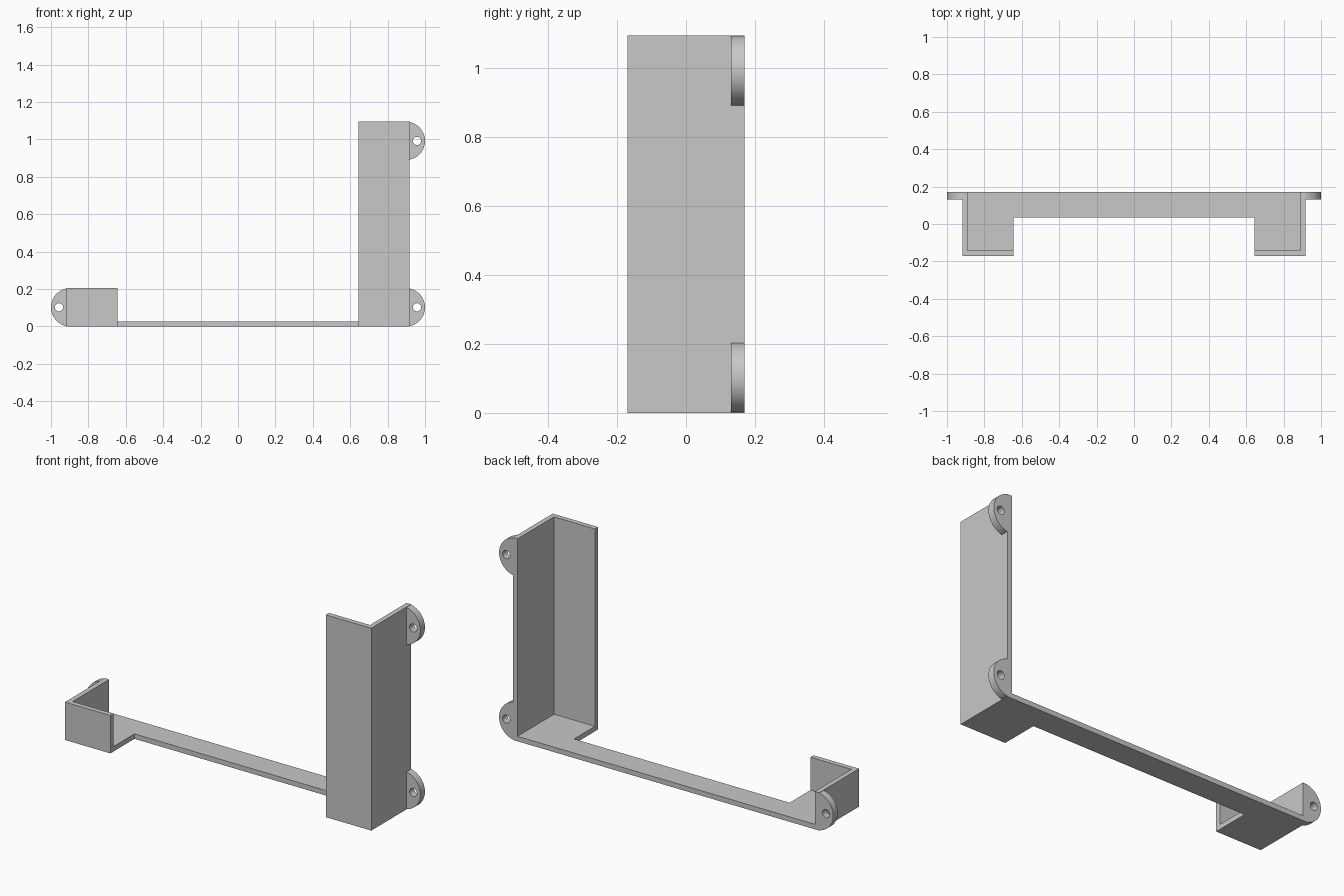
import bpy
import bmesh
import math

cube = bpy.data.objects.get("Cube")
if cube:
    bpy.data.objects.remove(cube, do_unlink=True)

# Main sizes
WALL = 0.027
OUT_X, LEG_X = 0.917, 0.645
FRONT, BACK = -0.17, 0.17
STRIP_Y = 0.036
TALL, SHORT = 1.095, 0.205
EAR_R, EAR_Y = 0.1025, 0.131
HOLE_X, HOLE_R = 0.957, 0.022

grey = bpy.data.materials.new("light_grey")
grey.use_nodes = True
colour = (0.58, 0.58, 0.58, 1)
grey.diffuse_color = colour
grey.node_tree.nodes["Principled BSDF"].inputs["Base Color"].default_value = colour


def prism(name, points, direction):
    """Extrude a closed outline of 3D points along a direction."""
    mesh = bpy.data.meshes.new(name)
    bm = bmesh.new()
    face = bm.faces.new([bm.verts.new(p) for p in points])
    new = bmesh.ops.extrude_face_region(bm, geom=[face])["geom"]
    moved = [g for g in new if isinstance(g, bmesh.types.BMVert)]
    bmesh.ops.translate(bm, verts=moved, vec=direction)
    bmesh.ops.recalc_face_normals(bm, faces=bm.faces[:])
    bm.to_mesh(mesh)
    bm.free()
    obj = bpy.data.objects.new(name, mesh)
    obj.data.materials.append(grey)
    bpy.context.collection.objects.link(obj)
    return obj


def combine(target, other, operation):
    """Apply a boolean and discard the second solid."""
    mod = target.modifiers.new(operation.title(), "BOOLEAN")
    mod.operation, mod.solver, mod.object = operation, "EXACT", other
    bpy.context.view_layer.objects.active = target
    bpy.ops.object.modifier_apply(modifier=mod.name)
    bpy.data.objects.remove(other, do_unlink=True)


def arc(cx, cz, radius, y, start, end, count, side=1):
    angles = [start + (end - start) * i / count for i in range(count + 1)]
    return [(side * (cx + radius * math.cos(a)), y, cz + radius * math.sin(a))
            for a in angles]


# Base plate: long strip with a foot at each end
half = [(LEG_X, STRIP_Y), (LEG_X, FRONT), (OUT_X, FRONT), (OUT_X, BACK)]
outline = half + [(-x, y) for x, y in reversed(half)]
bracket = prism("corner_bracket", [(x, y, 0) for x, y in outline], (0, 0, WALL))

# Angled corner walls, tall on the left and short on the right
corner = [(LEG_X, FRONT), (OUT_X, FRONT), (OUT_X, BACK), (OUT_X - WALL, BACK),
          (OUT_X - WALL, FRONT + WALL), (LEG_X, FRONT + WALL)]
for side, height in ((1, TALL), (-1, SHORT)):
    wall = prism("corner_wall", [(side * x, y, 0) for x, y in corner], (0, 0, height))
    combine(bracket, wall, "UNION")

# Rounded mounting ears with screw holes
ears = [(1, EAR_R), (1, TALL - EAR_R), (-1, EAR_R)]
for side, z in ears:
    ear = prism("mounting_ear", arc(OUT_X + 0.083 - EAR_R, z, EAR_R, EAR_Y,
                -math.pi / 2, math.pi / 2, 24, side), (0, BACK - EAR_Y, 0))
    combine(bracket, ear, "UNION")
for side, z in ears:
    hole = prism("screw_hole", arc(HOLE_X, z, HOLE_R, EAR_Y - 0.02,
                 0, math.tau, 24, side)[:-1], (0, 0.1, 0))
    combine(bracket, hole, "DIFFERENCE")

# Smooth the round edges, keep the corners crisp
bpy.ops.object.select_all(action="DESELECT")
bracket.select_set(True)
bpy.context.view_layer.objects.active = bracket
bpy.ops.object.shade_smooth_by_angle(angle=math.radians(30))
